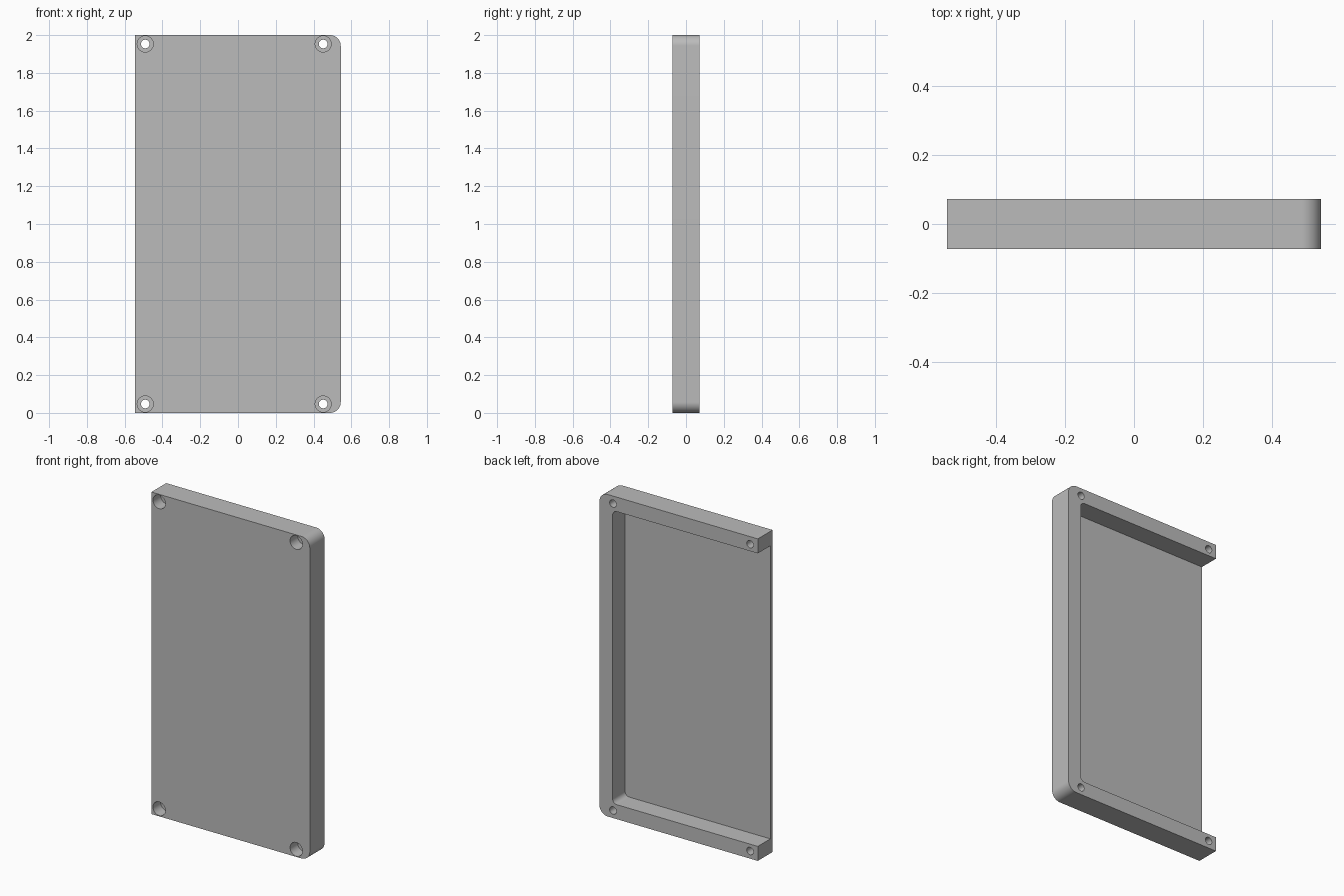
import bpy, bmesh, math

cube = bpy.data.objects.get("Cube")
if cube:
    bpy.data.objects.remove(cube, do_unlink=True)

# Overall sizes
LEFT, RIGHT, HEIGHT = -0.544, 0.544, 2.0
FRONT, BACK = -0.0725, 0.0725
WALL, FLOOR = 0.09, 0.022
HOLE_INSET = 0.047

grey = bpy.data.materials.new("plain grey")
grey.use_nodes = True
colour = (0.5, 0.5, 0.5, 1)
grey.diffuse_color = colour
grey.node_tree.nodes["Principled BSDF"].inputs["Base Color"].default_value = colour


def rounded_outline(x0, x1, z0, z1, radius, steps=16):
    """Rectangle in x, z with only its two +x corners rounded."""
    points = [(x0, z1), (x0, z0)]
    for cz, start in ((z0 + radius, -90), (z1 - radius, 0)):
        for i in range(steps + 1):
            a = math.radians(start + 90 * i / steps)
            points.append((x1 - radius + radius * math.cos(a), cz + radius * math.sin(a)))
    return points


def circle(cx, cz, radius, steps=48):
    return [(cx + radius * math.cos(math.tau * i / steps),
             cz + radius * math.sin(math.tau * i / steps)) for i in range(steps)]


def extrude(name, outline, y0, y1):
    """Solid prism of an x, z outline running from y0 to y1."""
    bm = bmesh.new()
    face = bm.faces.new([bm.verts.new((x, y0, z)) for x, z in outline])
    result = bmesh.ops.extrude_face_region(bm, geom=[face])
    moved = [v for v in result["geom"] if isinstance(v, bmesh.types.BMVert)]
    bmesh.ops.translate(bm, verts=moved, vec=(0, y1 - y0, 0))
    bmesh.ops.recalc_face_normals(bm, faces=bm.faces)
    mesh = bpy.data.meshes.new(name)
    bm.to_mesh(mesh)
    bm.free()
    obj = bpy.data.objects.new(name, mesh)
    bpy.context.collection.objects.link(obj)
    mesh.materials.append(grey)
    return obj


def cut(target, cutter):
    cutter.hide_render = True
    mod = target.modifiers.new("cut", 'BOOLEAN')
    mod.operation, mod.solver, mod.object = 'DIFFERENCE', 'EXACT', cutter
    bpy.context.view_layer.objects.active = target
    bpy.ops.object.modifier_apply(modifier=mod.name)
    bpy.data.objects.remove(cutter, do_unlink=True)


# Tray body, square on the open side and rounded on the other
tray = extrude("tray_cover", rounded_outline(LEFT, RIGHT, 0, HEIGHT, 0.057), FRONT, BACK)

# Recess open to the back and to one side
cut(tray, extrude("recess_cutter",
                  rounded_outline(LEFT - 0.1, RIGHT - WALL, WALL, HEIGHT - WALL, 0.03),
                  FRONT + FLOOR, BACK + 0.1))

# Counterbored screw holes in the four corners
for x in (-0.491, 0.451):
    for z in (HOLE_INSET, HEIGHT - HOLE_INSET):
        cut(tray, extrude("bore_cutter", circle(x, z, 0.0425), FRONT - 0.1, FRONT + 0.075))
        cut(tray, extrude("hole_cutter", circle(x, z, 0.023), FRONT - 0.1, BACK + 0.1))

# Smooth rounded corners and holes, crisp edges
bpy.ops.object.select_all(action='DESELECT')
tray.select_set(True)
bpy.context.view_layer.objects.active = tray
bpy.ops.object.shade_smooth_by_angle(angle=math.radians(30))
